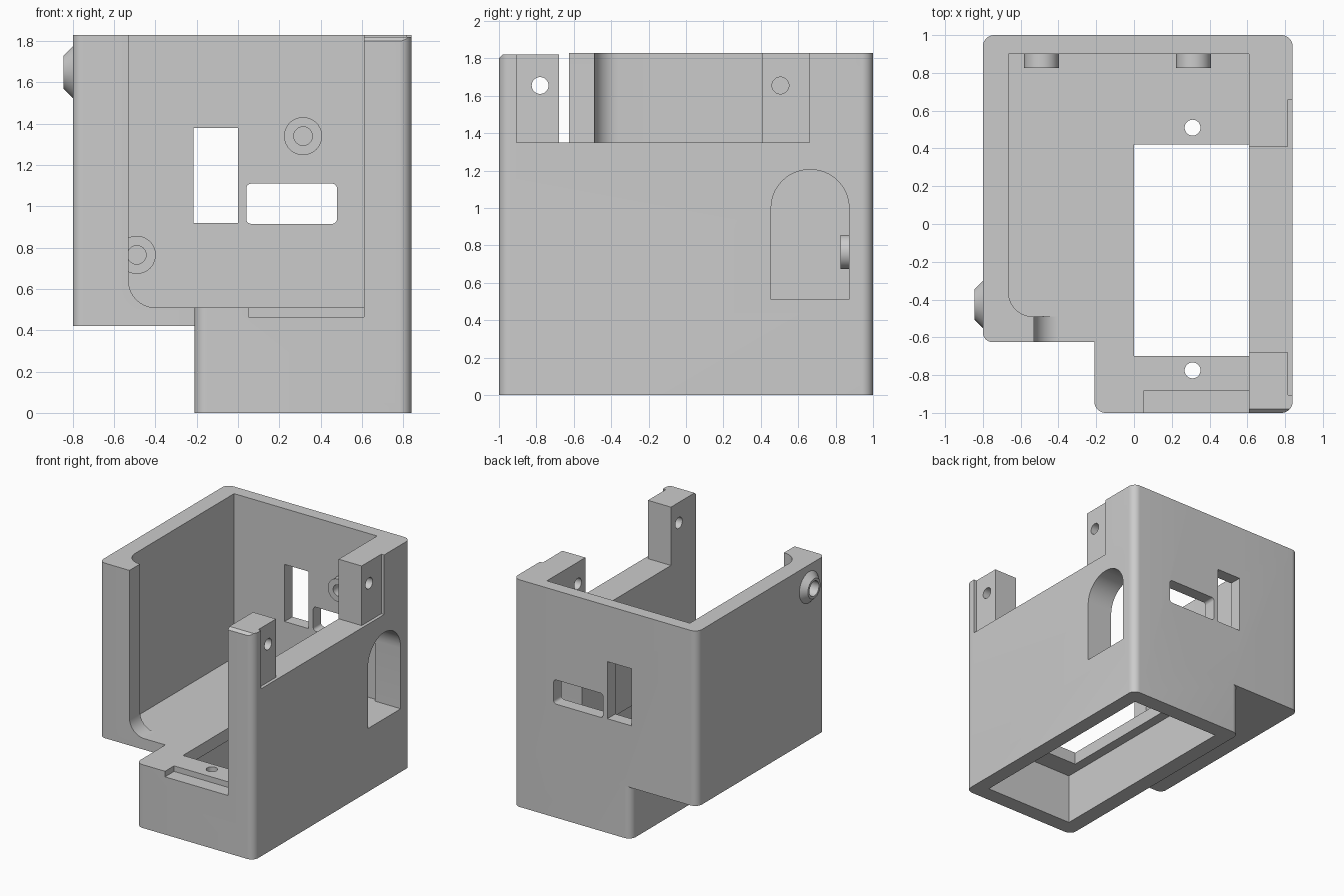
import bpy, bmesh, math
from mathutils import Vector

cube = bpy.data.objects.get("Cube")
if cube:
    bpy.data.objects.remove(cube)

grey = bpy.data.materials.new("plain grey")
grey.use_nodes = True
grey.diffuse_color = (0.6, 0.6, 0.6, 1)
grey.node_tree.nodes["Principled BSDF"].inputs["Base Color"].default_value = (0.6, 0.6, 0.6, 1)

AXES = {"x": (1, 2, 0), "y": (0, 2, 1), "z": (0, 1, 2)}  # profile u, profile v, extrusion


def place(axis, u, v, w):
    co = [0, 0, 0]
    for slot, value in zip(AXES[axis], (u, v, w)):
        co[slot] = value
    return co


def rounded(corners, steps=10):
    """Turn (u, v, radius) right-angled corners into outline points."""
    pts = []
    for i, (u, v, r) in enumerate(corners):
        p = Vector((u, v))
        if not r:
            pts.append(p)
            continue
        a = (Vector(corners[i - 1][:2]) - p).normalized() * r
        b = (Vector(corners[(i + 1) % len(corners)][:2]) - p).normalized() * r
        for s in range(steps + 1):
            t = math.pi / 2 * s / steps
            pts.append(p + a * (1 - math.sin(t)) + b * (1 - math.cos(t)))
    return pts


def rect(u0, u1, v0, v1, r=(0, 0, 0, 0)):
    return [(u0, v0, r[0]), (u1, v0, r[1]), (u1, v1, r[2]), (u0, v1, r[3])]


def loft(name, axis, outlines):
    """Skin matching outlines, each given with its position on the axis."""
    bm = bmesh.new()
    rings = [[bm.verts.new(place(axis, p[0], p[1], w)) for p in pts] for pts, w in outlines]
    n = len(rings[0])
    bm.faces.new(rings[0])
    bm.faces.new(rings[-1])
    for lo, hi in zip(rings, rings[1:]):
        for i in range(n):
            bm.faces.new((lo[i], lo[(i + 1) % n], hi[(i + 1) % n], hi[i]))
    bmesh.ops.recalc_face_normals(bm, faces=bm.faces)
    mesh = bpy.data.meshes.new(name)
    bm.to_mesh(mesh)
    bm.free()
    mesh.materials.append(grey)
    obj = bpy.data.objects.new(name, mesh)
    bpy.context.collection.objects.link(obj)
    return obj


def prism(name, axis, corners, lo, hi):
    pts = rounded(corners)
    return loft(name, axis, [(pts, lo), (pts, hi)])


def cone(name, axis, u, v, lo, hi, r0, r1=None, sides=40):
    def ring(r):
        return [(u + r * math.cos(math.tau * i / sides), v + r * math.sin(math.tau * i / sides))
                for i in range(sides)]
    return loft(name, axis, [(ring(r0), lo), (ring(r0 if r1 is None else r1), hi)])


def combine(target, tool, operation="DIFFERENCE"):
    tool.hide_render = True
    mod = target.modifiers.new(operation, "BOOLEAN")
    mod.operation, mod.solver, mod.object = operation, "EXACT", tool
    bpy.ops.object.select_all(action="DESELECT")
    bpy.context.view_layer.objects.active = target
    target.select_set(True)
    bpy.ops.object.modifier_apply(modifier=mod.name)
    bpy.data.objects.remove(tool)


def cut(axis, corners, lo, hi):
    combine(housing, prism("cutter", axis, corners, lo, hi))


def drill(axis, u, v, lo, hi, r):
    combine(housing, cone("drill", axis, u, v, lo, hi, r))


# Outer shell: tall block on the right, overhanging block on the left
E = 0.06
housing = prism("housing", "z", rect(-0.21, 0.84, -1, 1, (E, E, E, E)), 0, 1.83)
combine(housing, prism("overhang", "z", rect(-0.8, 0.3, -0.625, 1, (0.05, 0, 0, E)), 0.42, 1.83), "UNION")

# Main cavity and front opening
cut("z", rect(-0.665, 0.61, -0.49, 0.9, (0.13, 0, 0, 0)), 0.51, 2)
cut("y", rect(-0.53, 0.61, 0.51, 2, (0.13, 0, 0, 0)), -1.2, -0.4)

# Lower cavity, floor opening, front groove, floor screw holes
cut("z", rect(-0.08, 0.72, -0.87, 0.87), -0.2, 0.41)
cut("z", rect(0, 0.61, -0.7, 0.42), 0.3, 0.7)
cut("z", rect(0.05, 0.61, -1.2, -0.885), 0.465, 0.7)
for y in (0.51, -0.775):
    drill("z", 0.31, y, 0.3, 0.7, 0.042)

# Right wall: lowered span, post recesses, post screw holes, rounded post top
cut("x", rect(-0.68, 0.41, 1.35, 2), 0.5, 1)
for y0, y1, hole in ((-0.905, -0.6, -0.78), (0.3, 0.66, 0.505)):
    cut("x", rect(y0, y1, 1.35, 2), 0.815, 1)
    drill("x", hole, 1.655, 0.5, 1, 0.045)
cut("x", [(-1.2, 2, 0), (-1.2, 1.78, 0), (-1, 1.78, 0), (-1, 1.8, 0), (-0.98, 1.82, 0),
          (-0.6, 1.82, 0), (-0.6, 2, 0)], 0.5, 1)

# Arched side window
cut("x", rect(0.455, 0.872, 0.51, 1.205, (0, 0, 0.205, 0.205)), 0.5, 1)

# Back wall windows
cut("y", rect(-0.215, 0, 0.92, 1.38), 0.85, 1.2)
cut("y", rect(0.04, 0.48, 0.915, 1.11, (0.025,) * 4), 0.85, 1.2)

# Bosses inside the back wall
for x, z in ((0.315, 1.34), (-0.49, 0.765)):
    combine(housing, cone("boss", "y", x, z, 0.825, 0.95, 0.092), "UNION")
    drill("y", x, z, 0.7, 0.95, 0.045)

# Tapered socket on the left wall
combine(housing, cone("socket", "x", -0.425, 1.65, -0.845, -0.75, 0.08, 0.175), "UNION")
drill("x", -0.425, 1.65, -1, -0.72, 0.06)

bpy.ops.object.select_all(action="DESELECT")
housing.select_set(True)
bpy.context.view_layer.objects.active = housing
bpy.ops.object.shade_smooth_by_angle(angle=math.radians(30))
